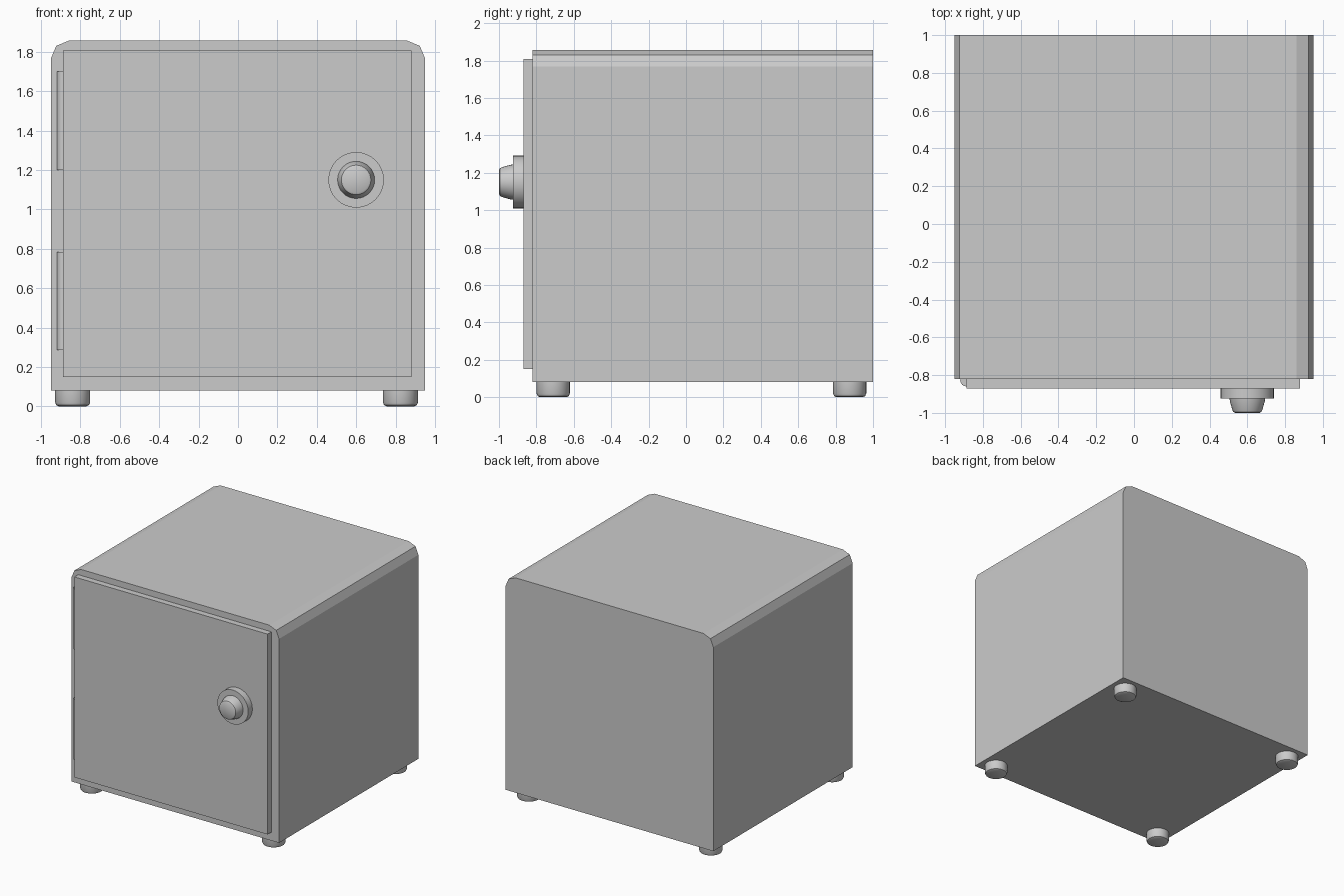
import bpy, bmesh, math
from mathutils import Matrix

if "Cube" in bpy.data.objects:
    bpy.data.objects.remove(bpy.data.objects["Cube"])


def finish(bm, name, smooth=False):
    bmesh.ops.recalc_face_normals(bm, faces=bm.faces[:])
    mesh = bpy.data.meshes.new(name)
    bm.to_mesh(mesh)
    bm.free()
    obj = bpy.data.objects.new(name, mesh)
    bpy.context.collection.objects.link(obj)
    if smooth:
        bpy.ops.object.select_all(action='DESELECT')
        obj.select_set(True)
        bpy.context.view_layer.objects.active = obj
        bpy.ops.object.shade_smooth_by_angle(angle=math.radians(35))
    return obj


def box(x0, x1, y0, y1, z0, z1):
    bm = bmesh.new()
    bmesh.ops.create_cube(bm, size=1)
    for v in bm.verts:
        v.co = ((x0 + x1) / 2 + v.co.x * (x1 - x0),
                (y0 + y1) / 2 + v.co.y * (y1 - y0),
                (z0 + z1) / 2 + v.co.z * (z1 - z0))
    return bm


def turned(name, profile, matrix, sides=32):
    """Solid of revolution from (radius, height) points about local z."""
    bm = bmesh.new()
    rings = [[bm.verts.new((r * math.cos(i * math.tau / sides),
                            r * math.sin(i * math.tau / sides), h))
              for i in range(sides)] for r, h in profile]
    for a, b in zip(rings, rings[1:]):
        for i in range(sides):
            j = (i + 1) % sides
            bm.faces.new((a[i], a[j], b[j], b[i]))
    bm.faces.new(rings[0])
    bm.faces.new(rings[-1])
    bm.transform(matrix)
    return finish(bm, name, smooth=True)


# Safe body with two-step rounded top side edges
bm = box(-0.95, 0.95, -0.82, 1.0, 0.08, 1.857)
top_edges = [e for e in bm.edges
             if all(v.co.z > 1.8 for v in e.verts)
             and abs(e.verts[0].co.x - e.verts[1].co.x) < 0.01]
bmesh.ops.bevel(bm, geom=top_edges, offset=0.09, segments=2, profile=0.5, affect='EDGES')
finish(bm, "safe_body")

# Door slab
finish(box(-0.888, 0.88, -0.87, -0.815, 0.15, 1.807), "door")

# Hinge barrels on the left door edge
for label, z0, z1 in (("lower", 0.285, 0.785), ("upper", 1.2, 1.7)):
    turned(label + "_hinge", [(0.033, z0), (0.033, z1)],
           Matrix.Translation((-0.887, -0.827, 0)), 16)

# Dial plate and tapered knob, facing -y
dial = Matrix.Translation((0.6, -0.87, 1.15)) @ Matrix.Rotation(math.pi / 2, 4, 'X')
turned("dial_plate", [(0.141, -0.01), (0.141, 0.055)], dial)
turned("dial_knob", [(0.095, 0.05), (0.092, 0.07), (0.08, 0.112),
                     (0.075, 0.124), (0.065, 0.13)], dial)

# Four round feet
for x, side in ((-0.84, "left"), (0.825, "right")):
    for y, end in ((-0.71, "front"), (0.875, "back")):
        turned(f"{end}_{side}_foot",
               [(0.07, 0), (0.083, 0.006), (0.089, 0.02), (0.089, 0.09)],
               Matrix.Translation((x, y, 0)))
